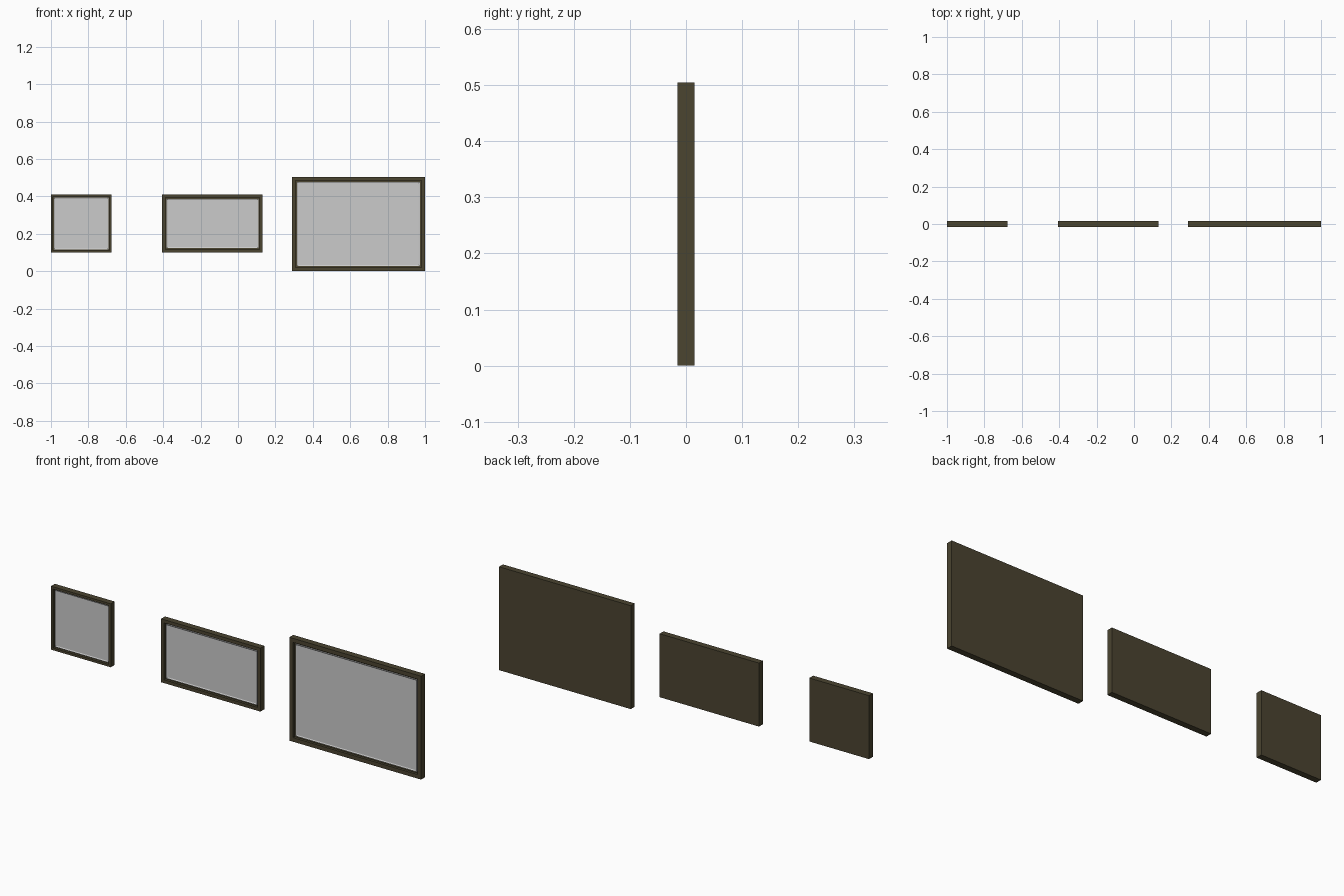
import bpy, bmesh

if "Cube" in bpy.data.objects:
    bpy.data.objects.remove(bpy.data.objects["Cube"])

DEPTH = 0.03
wood = bpy.data.materials.new("dark_wood")
wood.diffuse_color = (0.07, 0.058, 0.03, 1)
wood.use_nodes = True
wood.node_tree.nodes["Principled BSDF"].inputs["Base Color"].default_value = wood.diffuse_color


def finish(bm, name, mat=None):
    bmesh.ops.recalc_face_normals(bm, faces=bm.faces)
    me = bpy.data.meshes.new(name)
    bm.to_mesh(me)
    bm.free()
    ob = bpy.data.objects.new(name, me)
    bpy.context.collection.objects.link(ob)
    if mat:
        me.materials.append(mat)
    return ob


def box(x0, x1, y0, y1, z0, z1):
    bm = bmesh.new()
    bmesh.ops.create_cube(bm, size=1)
    for v in bm.verts:
        v.co = ((x0 + x1) / 2 + v.co.x * (x1 - x0),
                (y0 + y1) / 2 + v.co.y * (y1 - y0),
                (z0 + z1) / 2 + v.co.z * (z1 - z0))
    return bm


def front_face(bm):
    return min(bm.faces, key=lambda f: f.calc_center_median().y)


def picture(name, x0, x1, z0, z1, rail):
    # Solid-backed wooden frame with a recess in its front
    bm = box(x0, x1, -DEPTH / 2, DEPTH / 2, z0, z1)
    f = front_face(bm)
    bmesh.ops.inset_region(bm, faces=[f], thickness=rail)
    hole = bmesh.ops.extrude_discrete_faces(bm, faces=[f])["faces"][0]
    bmesh.ops.translate(bm, verts=hole.verts, vec=(0, 0.012, 0))
    finish(bm, name + "_frame", wood)

    # Grey picture panel with a shallow sloped border
    bm = box(x0 + rail, x1 - rail, -0.009, -0.003, z0 + rail, z1 - rail)
    f = front_face(bm)
    bmesh.ops.inset_region(bm, faces=[f], thickness=0.008, depth=-0.003)
    finish(bm, name + "_panel")


picture("small_square", -1.0, -0.677, 0.10, 0.41, 0.016)
picture("medium_wide", -0.405, 0.132, 0.10, 0.41, 0.023)
picture("large_wide", 0.288, 1.0, 0.0, 0.505, 0.028)
